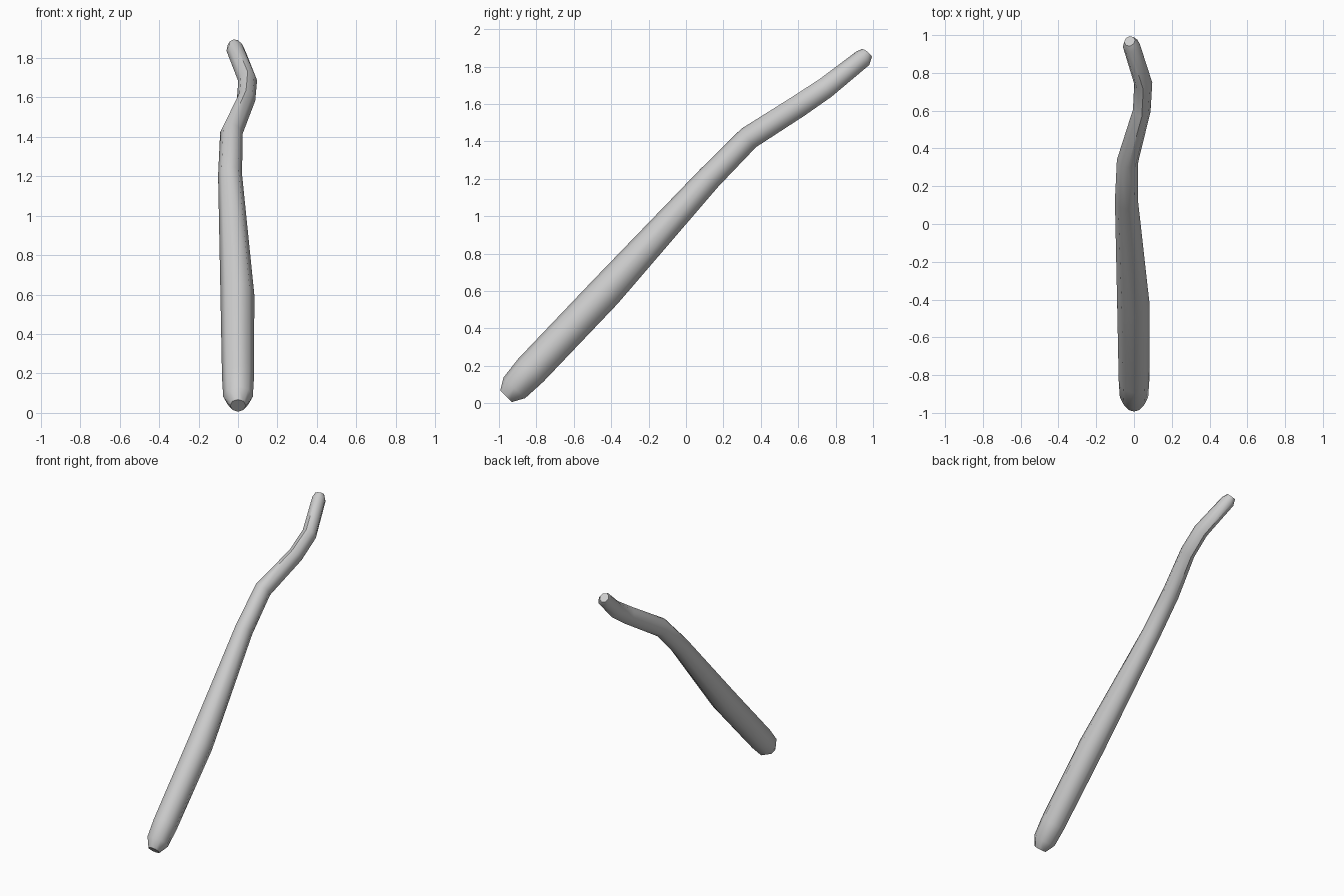
import bpy, bmesh, math
from mathutils import Vector

if "Cube" in bpy.data.objects:
    bpy.data.objects.remove(bpy.data.objects["Cube"])

SIDES = 8
# Sections along the stick: x, y, z, half width (x), half thickness
sections = [
    (0.00, -0.962, 0.037, 0.040, 0.044),
    (0.00, -0.918, 0.082, 0.075, 0.080),
    (0.00, -0.83, 0.176, 0.081, 0.091),
    (-0.003, -0.43, 0.596, 0.086, 0.091),
    (-0.040, 0.125, 1.205, 0.061, 0.067),
    (-0.034, 0.335, 1.418, 0.057, 0.063),
    (0.041, 0.60, 1.587, 0.047, 0.060),
    (0.049, 0.745, 1.685, 0.048, 0.057),
    (-0.014, 0.945, 1.844, 0.046, 0.050),
    (-0.023, 0.968, 1.872, 0.030, 0.034),
]

# Bent, tapered stick lofted through the sections
bm = bmesh.new()
centres = [Vector(s[:3]) for s in sections]
rings = []
for i, (x, y, z, rx, rt) in enumerate(sections):
    before = centres[i] - centres[max(i - 1, 0)]
    after = centres[min(i + 1, len(centres) - 1)] - centres[i]
    tangent = (before.normalized() + after.normalized()).normalized()
    up = Vector((1, 0, 0)).cross(tangent).normalized()
    side = tangent.cross(up)
    ring = []
    for k in range(SIDES):
        a = 2 * math.pi * k / SIDES
        ring.append(bm.verts.new(centres[i] + side * rx * math.cos(a) + up * rt * math.sin(a)))
    rings.append(ring)
for r0, r1 in zip(rings, rings[1:]):
    for k in range(SIDES):
        n = (k + 1) % SIDES
        bm.faces.new((r0[k], r0[n], r1[n], r1[k]))

# Blunt ends
bm.faces.new(rings[0])
bm.faces.new(rings[-1])
bmesh.ops.recalc_face_normals(bm, faces=bm.faces)

mesh = bpy.data.meshes.new("stick")
bm.to_mesh(mesh)
bm.free()
stick = bpy.data.objects.new("stick", mesh)
bpy.context.collection.objects.link(stick)
bpy.context.view_layer.objects.active = stick
stick.select_set(True)
bpy.ops.object.shade_smooth_by_angle(angle=math.radians(50))
